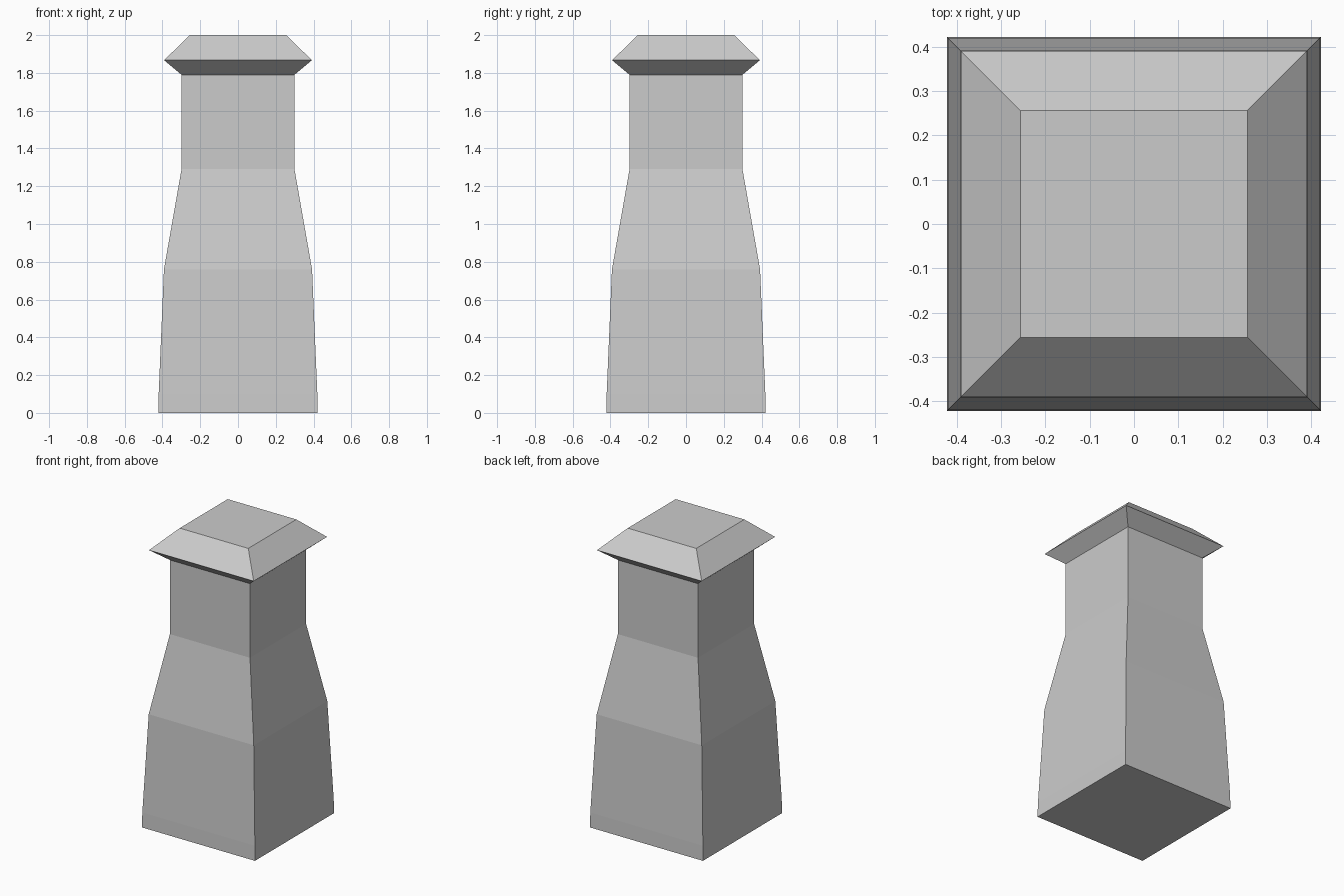
import bpy
import bmesh

if "Cube" in bpy.data.objects:
    bpy.data.objects.remove(bpy.data.objects["Cube"])


def square_loft(name, profile, close_bottom=False, close_top=False):
    """Stack square rings given as (half width, height) and skin them."""
    bm = bmesh.new()
    rings = [[bm.verts.new((sx * w, sy * w, z))
              for sx, sy in ((-1, -1), (1, -1), (1, 1), (-1, 1))]
             for w, z in profile]
    for low, high in zip(rings, rings[1:]):
        for i in range(4):
            j = (i + 1) % 4
            bm.faces.new((low[i], low[j], high[j], high[i]))
    if close_bottom:
        bm.faces.new(rings[0][::-1])
    if close_top:
        bm.faces.new(rings[-1])
    mesh = bpy.data.meshes.new(name)
    bm.to_mesh(mesh)
    bm.free()
    obj = bpy.data.objects.new(name, mesh)
    bpy.context.collection.objects.link(obj)
    return obj


# Tapered square shaft: short plinth, leaning base, shoulder, straight neck
square_loft("pillar_shaft",
            [(0.422, 0), (0.42, 0.10), (0.392, 0.76), (0.299, 1.29), (0.299, 1.79)],
            close_bottom=True)

# Flared cap with bevelled flat top, joined to the neck without inner faces
square_loft("pillar_cap",
            [(0.299, 1.79), (0.391, 1.867), (0.256, 2.0)],
            close_top=True)
